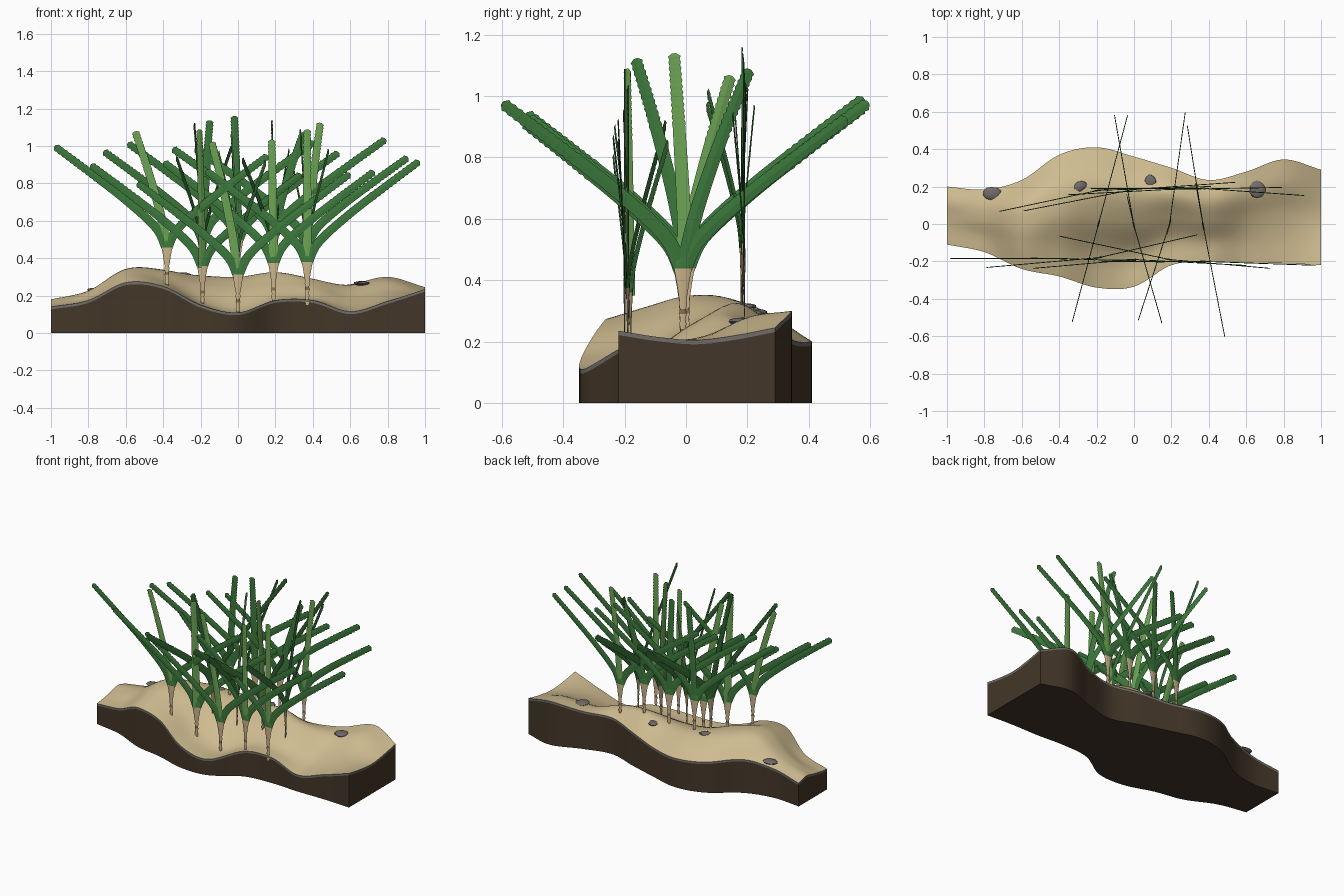
import bpy, bmesh, math, random
from mathutils import Matrix, Vector

random.seed(4)
if "Cube" in bpy.data.objects:
    bpy.data.objects.remove(bpy.data.objects["Cube"])


def material(name, rgb):
    m = bpy.data.materials.new(name)
    m.use_nodes = True
    col = (*rgb, 1)
    m.diffuse_color = col
    m.node_tree.nodes["Principled BSDF"].inputs["Base Color"].default_value = col
    return m


SAND = material("sand", (0.62, 0.50, 0.28))
EARTH = material("dark earth", (0.057, 0.037, 0.021))
STONE = material("grey stone", (0.16, 0.15, 0.14))
GREEN = material("leaf green", (0.045, 0.19, 0.045))
LIGHT = material("light leaf green", (0.15, 0.37, 0.09))
HUSK = material("stem husk", (0.60, 0.46, 0.26))
BAND = material("stem band brown", (0.26, 0.16, 0.08))


def finish(bm, name, mats, smooth=None):
    bmesh.ops.recalc_face_normals(bm, faces=bm.faces)
    me = bpy.data.meshes.new(name)
    bm.to_mesh(me)
    bm.free()
    for m in mats:
        me.materials.append(m)
    ob = bpy.data.objects.new(name, me)
    bpy.context.collection.objects.link(ob)
    if smooth:
        bpy.ops.object.select_all(action='DESELECT')
        ob.select_set(True)
        bpy.context.view_layer.objects.active = ob
        bpy.ops.object.shade_smooth_by_angle(angle=math.radians(smooth))


def turn_z(degrees):
    return Matrix.Rotation(math.radians(degrees), 4, 'Z')


def spline(vals, t):
    """Smooth curve through evenly spaced values, t from 0 to 1."""
    n = len(vals) - 1
    s = min(max(t, 0), 1) * n
    i = min(int(s), n - 1)
    f = s - i
    b, c = vals[i], vals[i + 1]
    a = vals[i - 1] if i > 0 else b * 2 - c
    d = vals[i + 2] if i + 2 <= n else c * 2 - b
    return b + (c - a) * (f / 2) + (a * 2 - b * 5 + c * 4 - d) * (f * f / 2) \
        + ((b - c) * 3 + d - a) * (f ** 3 / 2)


# Ground outline, and heights from the front edge to the back edge
FRONT = [-.11, -.15, -.24, -.28, -.34, -.335, -.22, -.2, -.21, -.21, -.22]
BACK = [.2, .185, .235, .37, .41, .36, .3, .235, .28, .345, .29]
HEIGHTS = [
    [.14, .175, .27, .25, .15, .11, .175, .175, .115, .17, .235],
    [.15, .19, .31, .28, .17, .12, .185, .185, .14, .185, .215],
    [.165, .22, .34, .335, .27, .24, .265, .25, .19, .22, .205],
    [.18, .225, .33, .32, .305, .3, .325, .29, .25, .28, .22],
    [.16, .2, .23, .21, .2, .2, .23, .25, .26, .3, .245],
]


def ground_point(u, v):
    y0, y1 = spline(FRONT, u), spline(BACK, u)
    z = spline([spline(row, u) for row in HEIGHTS], v)
    return Vector((u * 2 - 1, y0 + (y1 - y0) * v, z))


def ground_height(x, y):
    u = (x + 1) / 2
    y0, y1 = spline(FRONT, u), spline(BACK, u)
    return ground_point(u, (y - y0) / (y1 - y0)).z


# Dune slab: sand top, stone rim, earth walls and underside
NU, NV = 90, 24
bm = bmesh.new()
top = [[bm.verts.new(ground_point(i / NU, j / NV)) for j in range(NV + 1)]
       for i in range(NU + 1)]
for i in range(NU):
    for j in range(NV):
        bm.faces.new((top[i][j], top[i + 1][j], top[i + 1][j + 1], top[i][j + 1]))
border = [top[i][0] for i in range(NU)] + [top[NU][j] for j in range(NV)] \
    + [top[i][NV] for i in range(NU, 0, -1)] + [top[0][j] for j in range(NV, 0, -1)]
rim = {v: bm.verts.new(v.co - Vector((0, 0, .014))) for v in border}
base = {v: bm.verts.new((v.co.x, v.co.y, 0)) for v in border}
for a, b in zip(border, border[1:] + border[:1]):
    bm.faces.new((a, b, rim[b], rim[a])).material_index = 1
    bm.faces.new((rim[a], rim[b], base[b], base[a])).material_index = 2
for i in range(NU):
    ends = [top[i][0], top[i + 1][0], top[i + 1][NV], top[i][NV]]
    if i == 0:
        ends += top[0][NV - 1:0:-1]
    if i == NU - 1:
        ends[2:2] = top[NU][1:NV]
    bm.faces.new([base[v] for v in ends]).material_index = 2
finish(bm, "dune_slab", [SAND, STONE, EARTH], 40)

# Flat stones lying on the sand: position, size, turn, lift
for k, (x, y, w, d, turn, lift) in enumerate([
        (-.76, .165, .05, .036, 0, .012), (-.29, .2, .042, .028, 30, -.004),
        (.09, .23, .03, .036, 20, .002), (.66, .185, .042, .048, 0, .006)]):
    bm = bmesh.new()
    bmesh.ops.create_icosphere(bm, subdivisions=2, radius=1)
    for v in bm.verts:
        v.co *= random.uniform(.9, 1.08)
    bm.transform(Matrix.Translation((x, y, ground_height(x, y) + lift))
                 @ turn_z(turn) @ Matrix.Diagonal((w, d, .012, 1)))
    finish(bm, f"stone_{k + 1}", [STONE], 35)


def stem(name, place):
    """Flattened, banded stalk that opens into a husk cone."""
    prof = [(.007 + .0005 * k + .003 * (k % 2), -.03 + .0165 * k) for k in range(9)]
    prof += [(.014, .11), (.02, .15), (.029, .2), (.026, .225), (.004, .24)]
    bm = bmesh.new()
    sides = 10
    rings = [[bm.verts.new((r * math.cos(a), r * .15 * math.sin(a), z))
              for a in (math.tau * s / sides for s in range(sides))] for r, z in prof]
    for k in range(len(rings) - 1):
        for s in range(sides):
            t = (s + 1) % sides
            f = bm.faces.new((rings[k][s], rings[k][t], rings[k + 1][t], rings[k + 1][s]))
            f.material_index = 2 if k > 10 else int(k < 8 and k % 4 == 1)
    bm.faces.new(rings[0])
    bm.faces.new(rings[-1])
    bm.transform(place)
    finish(bm, name, [HUSK, BAND, GREEN], 50)


def leaf(bm, path, yaw, index):
    """Thin ridged blade along a path in an upright plane, toothed near the tip."""
    pts = [Vector((x, 0, z)) for x, z in path]
    turn = turn_z(yaw)
    n = 72
    rings = []
    for k in range(n + 1):
        t = k / n
        p = spline(pts, t)
        d = (spline(pts, min(t + .01, 1)) - spline(pts, max(t - .01, 0))).normalized()
        side = Vector((d.z, 0, -d.x))
        w = .025 - .006 * t
        if t > .68:
            w += .002 if k % 2 else -.002
        if k == n:
            w *= .4
        thick = Vector((0, .0022, 0))
        rings.append([bm.verts.new(turn @ q) for q in
                      (p + side * w, p + thick, p - side * w, p - thick)])
    for a, b in zip(rings, rings[1:]):
        for s in range(4):
            t = (s + 1) % 4
            bm.faces.new((a[s], a[t], b[t], b[s])).material_index = index
    bm.faces.new(rings[0])
    bm.faces.new(rings[-1]).material_index = index


def plant(name, x, y, drop, yaws, flip, lean, light, height):
    """Stem with two arching outer leaves and one upright middle leaf."""
    place = Matrix.Translation((x, y, ground_height(x, y)))
    left, middle, right = yaws
    stem(name + "_stem", place @ turn_z((left + right) / 2))
    bm = bmesh.new()
    for sx, yaw in ((-1, left), (1, right)):
        reach, rise = (.6, .74) if sx == flip else (.54, .69)
        rise -= drop
        leaf(bm, [(sx * reach * a, .19 + (rise - .19) * b) for a, b in
                  ((0, 0), (.1, .21), (.36, .47), (.68, .74), (1, 1))], yaw, 0)
    leaf(bm, [(lean * t ** 1.3, .19 + (height - .19) * t) for t in (0, .25, .5, .75, 1)],
         middle, light)
    bm.transform(place)
    finish(bm, name + "_leaves", [GREEN, LIGHT])


# Rows: drop of the outer tips, then position, yaw of left, middle and right leaf,
# longer side, and lean, colour and height of the middle leaf
ROWS = {
    "front": (0, [(-.38, -.185, (0, -1, -2), -1, -.17, 1, .82),
                  (-.19, -.18, (5, 35, 13), -1, -.02, 1, .93),
                  (0, -.19, (5, 1, -3), 1, -.14, 1, .91),
                  (.19, -.19, (-12, -8, -5), -1, -.01, 1, .86),
                  (.37, -.2, (0, -1, -2), 1, 0, 1, .91)]),
    "middle": (0, [(-.19, 0, (75, 75, 75), 1, -.17, 0, .87),
                   (0, -.01, (106, 103, 100), 1, .16, 1, .84),
                   (.19, 0, (72, 77, 82), 1, -.04, 1, .9),
                   (.37, -.01, (101, 100, 99), -1, .22, 0, .85)]),
    "back": (.025, [(-.19, .18, (12, 7, 2), 1, .04, 0, .83),
                    (0, .185, (11, 7, 4), -1, -.02, 0, .86),
                    (.19, .185, (3, 2, 1), 1, .16, 0, .75),
                    (.37, .19, (0, -2, -4), -1, .07, 1, .85)]),
}
for row, (drop, plants) in ROWS.items():
    for k, (x, y, *rest) in enumerate(plants):
        plant(f"{row}_plant_{k + 1}", x, y, drop, *rest)
